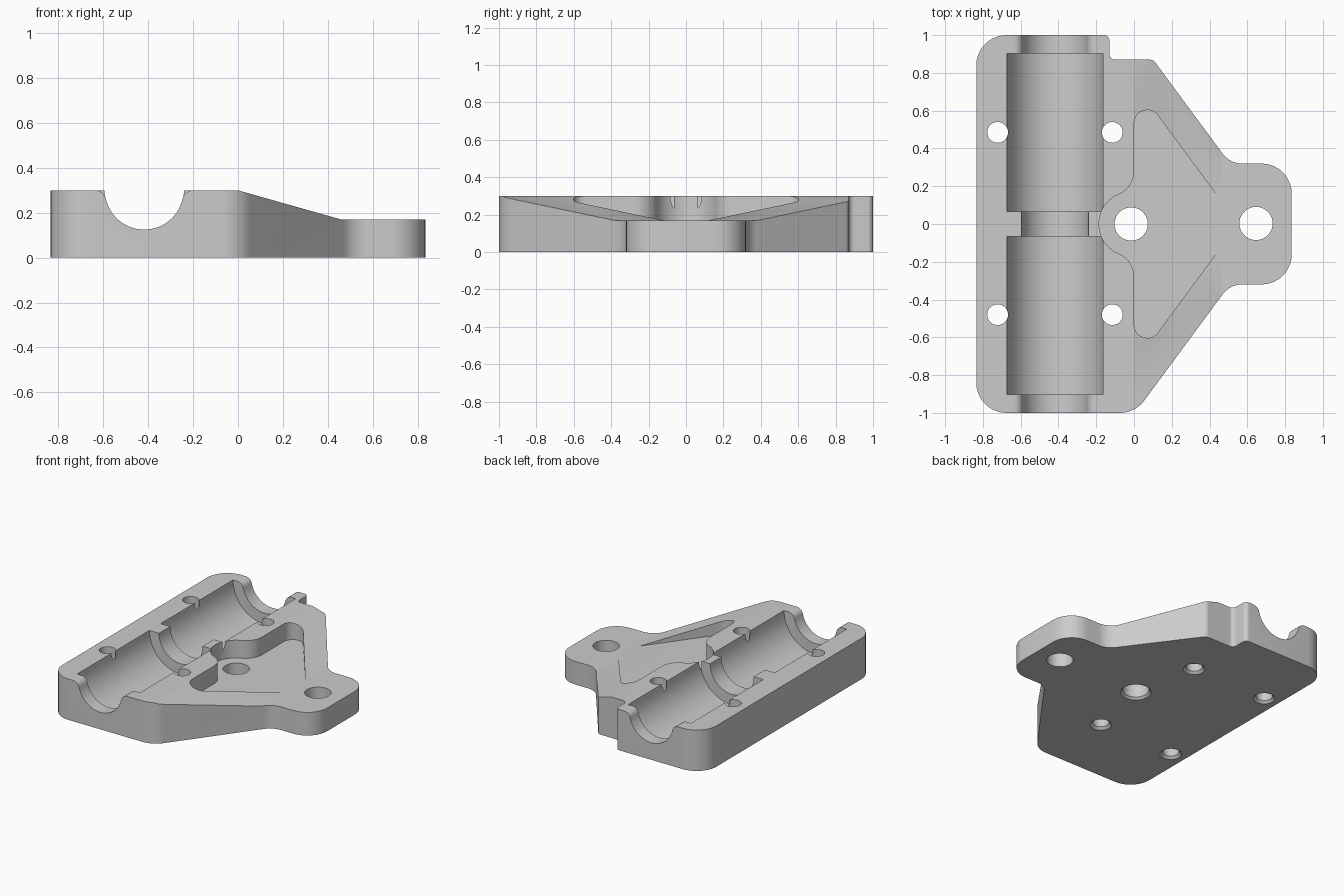
import bpy, bmesh
from math import sin, cos, pi, atan2, sqrt, hypot, tan
from mathutils import Vector

if "Cube" in bpy.data.objects:
    bpy.data.objects.remove(bpy.data.objects["Cube"], do_unlink=True)

TOP, LEDGE = 0.30, 0.17
CHANNEL_X = -0.418

grey = bpy.data.materials.new("plain grey")
grey.use_nodes = True
grey.diffuse_color = (0.6, 0.6, 0.6, 1)
grey.node_tree.nodes["Principled BSDF"].inputs["Base Color"].default_value = grey.diffuse_color


def arc(cx, cy, r, a, b, n):
    return [(cx + r * cos(a + (b - a) * i / n), cy + r * sin(a + (b - a) * i / n))
            for i in range(n + 1)]


def rounded(corners, n=10):
    """Polygon from (x, y, radius) corners, with each corner filleted."""
    out = []
    for i, (x, y, r) in enumerate(corners):
        p = Vector((x, y))
        if r == 0:
            out.append((x, y))
            continue
        u = (Vector(corners[i - 1][:2]) - p).normalized()
        v = (Vector(corners[(i + 1) % len(corners)][:2]) - p).normalized()
        half = u.angle(v) / 2
        c = p + (u + v).normalized() * (r / sin(half))
        s, e = p + u * (r / tan(half)) - c, p + v * (r / tan(half)) - c
        a = atan2(s.y, s.x)
        turn = (atan2(e.y, e.x) - a + pi) % (2 * pi) - pi
        out += arc(c.x, c.y, r, a, a + turn, n)
    return out


def prism(name, pts, lo, hi, axis="z"):
    """Extrude a profile along z, or an x-z profile along y."""
    bm = bmesh.new()
    place = (lambda p, d: (p[0], p[1], d)) if axis == "z" else (lambda p, d: (p[0], d, p[1]))
    low = [bm.verts.new(place(p, lo)) for p in pts]
    high = [bm.verts.new(place(p, hi)) for p in pts]
    bm.faces.new(low)
    bm.faces.new(high)
    for i in range(len(pts)):
        bm.faces.new((low[i - 1], low[i], high[i], high[i - 1]))
    return finish(name, bm)


def finish(name, bm):
    bmesh.ops.recalc_face_normals(bm, faces=bm.faces)
    mesh = bpy.data.meshes.new(name)
    bm.to_mesh(mesh)
    bm.free()
    mesh.materials.append(grey)
    obj = bpy.data.objects.new(name, mesh)
    bpy.context.collection.objects.link(obj)
    return obj


def hole(x, y, r, chamfer):
    """Round through hole, flared at the underside."""
    bm = bmesh.new()
    steps = [(r + chamfer, -0.1), (r + chamfer, 0), (r, chamfer), (r, 0.5)]
    if not chamfer:
        steps = [(r, -0.1), (r, 0.5)]
    n = 40
    rings = [[bm.verts.new((x + rad * cos(2 * pi * i / n), y + rad * sin(2 * pi * i / n), z))
              for i in range(n)] for rad, z in steps]
    for a, b in zip(rings, rings[1:]):
        for i in range(n):
            bm.faces.new((a[i - 1], a[i], b[i], b[i - 1]))
    bm.faces.new(rings[0])
    bm.faces.new(rings[-1])
    return finish("hole_cutter", bm)


def trough(name, r, lo, hi, flare=0):
    """Half-round channel along y, with optional rounded lips."""
    c = CHANNEL_X
    if flare:
        d = sqrt((r + flare) ** 2 - flare ** 2)
        a = atan2(flare, d)
        pts = arc(c - d, TOP - flare, flare, pi / 2, a, 8)
        pts += arc(c, TOP, r, pi + a, 2 * pi - a, 32)[1:-1]
        pts += arc(c + d, TOP - flare, flare, pi - a, pi / 2, 8)
    else:
        pts = arc(c, TOP, r, pi, 2 * pi, 40)
    pts = [(pts[0][0], 0.5)] + pts + [(pts[-1][0], 0.5)]
    return prism(name, pts, lo, hi, "y")


# Mounting plate with rounded corners and a notch at the back
plate = prism("bearing_mount_plate", rounded([
    (-0.835, -1, 0.16), (0.006, -1, 0.16), (0.508, -0.32, 0.13), (0.835, -0.32, 0.16),
    (0.835, 0.32, 0.16), (0.508, 0.32, 0.13), (0.102, 0.87, 0.04), (-0.13, 0.87, 0.03),
    (-0.13, 1, 0.03), (-0.835, 1, 0.16)]), 0, TOP)

# Slope down to the thin tongue
drop = (TOP - LEDGE) / 0.46
cutters = [prism("slope_cutter", [(-0.2, TOP + 0.2 * drop), (0.46, LEDGE), (1, LEDGE),
                                  (1, 0.5), (-0.2, 0.5)], -1.2, 1.2, "y")]

# Triangular pocket with a round bay about the central hole
bx, br, f = -0.015, 0.17, 0.13
rise = sqrt((br + f) ** 2 - (f + bx) ** 2)
a = atan2(-rise, f + bx)
neck = arc(-f, rise, f, 0, a, 12)
bay = arc(bx, 0, br, pi + a, pi - a, 28)[1:-1]
mirrored = [(x, -y) for x, y in reversed(neck)]
pocket = [(0.46, -0.123, 0), (0.46, 0.123, 0), (0, 0.746, 0.07)]
pocket += [(x, y, 0) for x, y in neck + bay + mirrored] + [(0, -0.746, 0.07)]
cutters.append(prism("pocket_cutter", rounded(pocket), LEDGE, 0.5))

# Shaft channel, two bearing seats and flared ends
cutters.append(trough("shaft_cutter", 0.177, -0.2, 0.2))
for side in (-1, 1):
    cutters.append(trough("bearing_cutter", 0.255, *sorted((side * 0.065, side * 0.903))))
    cutters.append(trough("end_cutter", 0.175, *sorted((side * 0.8, side * 1.2)), flare=0.05))

# Bolt holes
for x in (-0.722, -0.115):
    for y in (-0.48, 0.485):
        cutters.append(hole(x, y, 0.055, 0.017))
cutters.append(hole(bx, 0, 0.088, 0.015))
cutters.append(hole(0.646, 0.003, 0.088, 0))

# Cut everything away and tidy up
bpy.context.view_layer.objects.active = plate
for cutter in cutters:
    cutter.hide_render = True
    mod = plate.modifiers.new("cut", "BOOLEAN")
    mod.operation = "DIFFERENCE"
    mod.solver = "EXACT"
    mod.object = cutter
    bpy.ops.object.modifier_apply(modifier=mod.name)
    bpy.data.objects.remove(cutter, do_unlink=True)

bpy.ops.object.select_all(action="DESELECT")
plate.select_set(True)
bpy.ops.object.shade_smooth_by_angle(angle=pi / 6)
